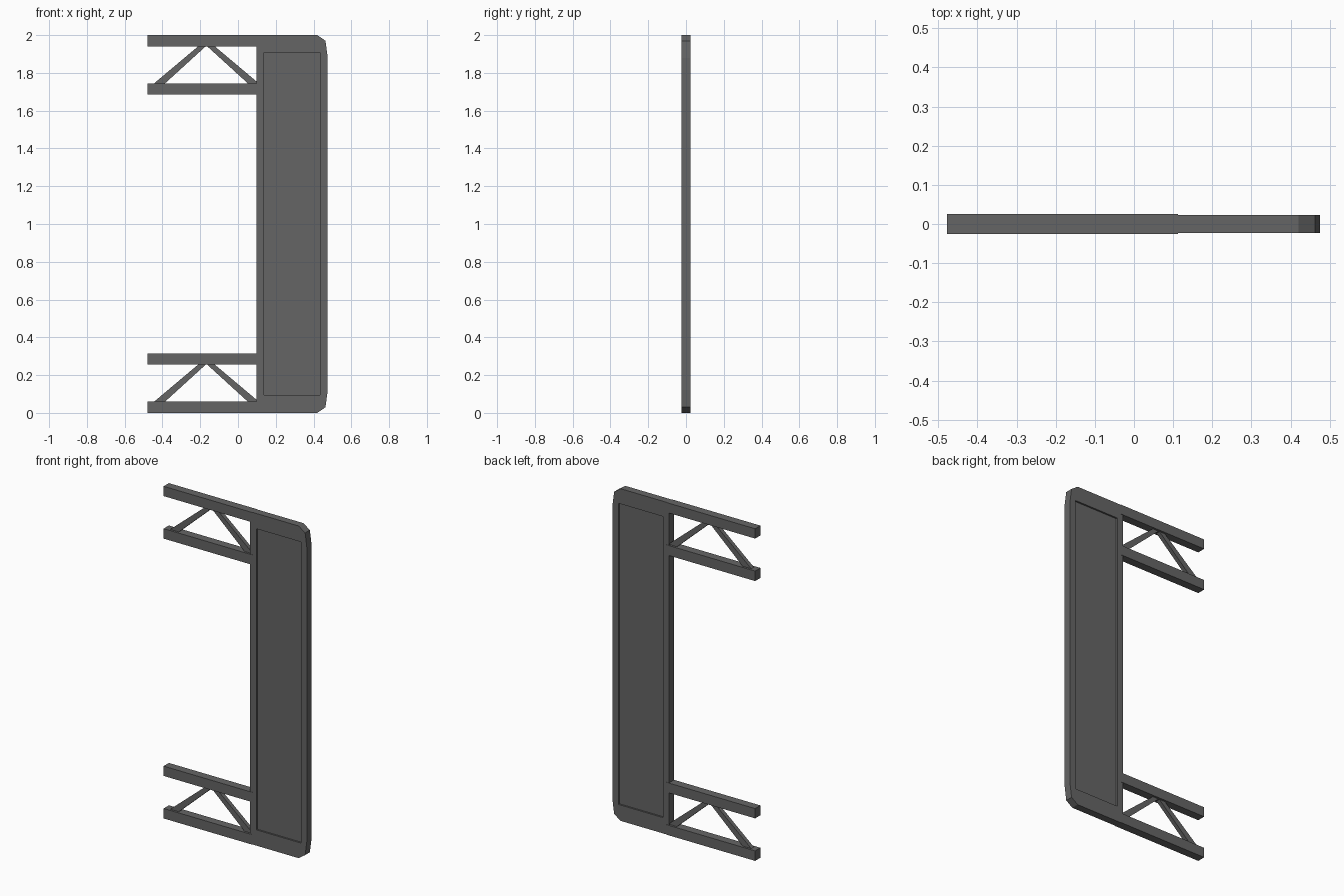
import bpy
import bmesh
from mathutils import Vector

cube = bpy.data.objects.get("Cube")
if cube:
    bpy.data.objects.remove(cube, do_unlink=True)

# Single dark grey finish
grey = bpy.data.materials.new("dark_grey")
grey.use_nodes = True
COLOUR = (0.13, 0.13, 0.13, 1)
grey.diffuse_color = COLOUR
grey.node_tree.nodes["Principled BSDF"].inputs["Base Color"].default_value = COLOUR


def prism(name, outline, half_depth, recess=None):
    """Extrude an x-z outline along y; optionally sink a rectangle in both faces."""
    bm = bmesh.new()
    face = bm.faces.new([bm.verts.new((x, -half_depth, z)) for x, z in outline])
    ext = bmesh.ops.extrude_face_region(bm, geom=[face])
    moved = [v for v in ext["geom"] if isinstance(v, bmesh.types.BMVert)]
    bmesh.ops.translate(bm, vec=Vector((0, 2 * half_depth, 0)), verts=moved)
    bmesh.ops.recalc_face_normals(bm, faces=bm.faces[:])
    mesh = bpy.data.meshes.new(name)
    bm.to_mesh(mesh)
    bm.free()
    mesh.materials.append(grey)
    obj = bpy.data.objects.new(name, mesh)
    bpy.context.collection.objects.link(obj)
    return obj


def rect(x0, x1, z0, z1):
    return [(x0, z0), (x1, z0), (x1, z1), (x0, z1)]


# Door frame with clipped outer corners, opened in the middle
upper = [(0.475, 1.88), (0.463, 1.97), (0.42, 2.0), (0.097, 2.0)]
lower = [(x, 2 - z) for x, z in reversed(upper)]
frame = prism("door_frame", lower + upper, 0.0225)
cutter = prism("frame_opening_cutter", rect(0.138, 0.434, 0.095, 1.908), 0.1)
cutter.hide_render = True
opening = frame.modifiers.new("opening", "BOOLEAN")
opening.object = cutter
opening.solver = "EXACT"
bpy.context.view_layer.update()
depsgraph = bpy.context.evaluated_depsgraph_get()
cut_mesh = bpy.data.meshes.new_from_object(frame.evaluated_get(depsgraph))
frame.modifiers.clear()
frame.data = cut_mesh
bpy.data.objects.remove(cutter, do_unlink=True)

# Sunken infill panel
prism("infill_panel", rect(0.136, 0.436, 0.093, 1.91), 0.0125)

# Truss arms, each with two rails and two sloping braces
for label, base in (("lower", 0.0), ("upper", 1.685)):
    prism(f"{label}_arm_bottom_rail", rect(-0.478, 0.113, base, base + 0.06), 0.025)
    prism(f"{label}_arm_top_rail", rect(-0.478, 0.113, base + 0.256, base + 0.315), 0.025)
    for side, s in (("right", -1), ("left", 1)):
        brace = [(0.0, 0.259), (0.04, 0.259), (0.28, 0.057), (0.222, 0.057)]
        prism(f"{label}_arm_{side}_brace",
              [(-0.167 + s * x, base + z) for x, z in brace], 0.0125)
